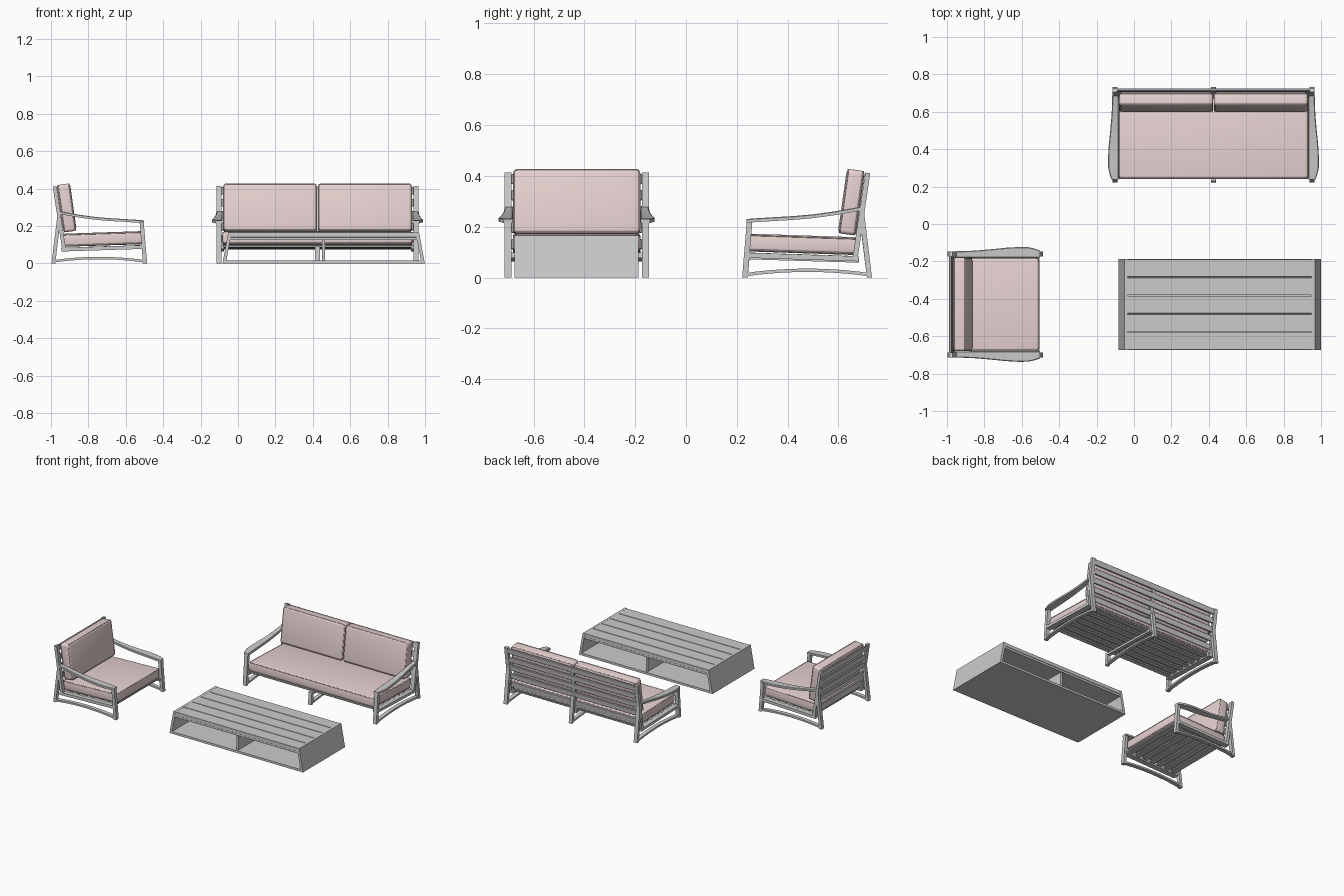
import bpy, bmesh
from math import radians, sin, cos, pi
from mathutils import Matrix, Vector

if "Cube" in bpy.data.objects:
    bpy.data.objects.remove(bpy.data.objects["Cube"])

fabric = bpy.data.materials.new("fabric")
fabric.diffuse_color = (0.8, 0.65, 0.64, 1)
fabric.use_nodes = True
fabric.node_tree.nodes["Principled BSDF"].inputs["Base Color"].default_value = fabric.diffuse_color
T = Matrix.Translation
I = Matrix.Identity(4)


def rot_x(deg):
    return Matrix.Rotation(radians(deg), 4, 'X')


def finish(name, bm, M):
    bmesh.ops.recalc_face_normals(bm, faces=bm.faces)
    me = bpy.data.meshes.new(name)
    bm.to_mesh(me)
    bm.free()
    ob = bpy.data.objects.new(name, me)
    bpy.context.collection.objects.link(ob)
    ob.matrix_world = M
    return ob


def box(name, size, M, bevel=0.002, segments=1):
    bm = bmesh.new()
    bmesh.ops.create_cube(bm, size=1)
    bmesh.ops.scale(bm, vec=size, verts=bm.verts)
    if bevel:
        bmesh.ops.bevel(bm, geom=bm.edges[:], offset=bevel, segments=segments,
                        profile=0.5, affect='EDGES')
    return finish(name, bm, M)


def loft(name, rings, M):
    """Join equal-sized rings of points into a capped solid."""
    bm = bmesh.new()
    vr = [[bm.verts.new(p) for p in r] for r in rings]
    n = len(vr[0])
    for a, b in zip(vr, vr[1:]):
        for i in range(n):
            bm.faces.new((a[i], a[(i + 1) % n], b[(i + 1) % n], b[i]))
    bm.faces.new(vr[0])
    bm.faces.new(vr[-1][::-1])
    return finish(name, bm, M)


def strip(name, path, t, x0, x1, M, level=False):
    """Bar following a (y, z) path, thickness t, between x0 and x1."""
    rings = []
    for i, p in enumerate(path):
        a, b = Vector(path[max(i - 1, 0)]), Vector(path[min(i + 1, len(path) - 1)])
        d = (b - a).normalized()
        n = Vector((1, 0)) if level else Vector((-d.y, d.x))
        l, r = Vector(p) + n * t / 2, Vector(p) - n * t / 2
        rings.append([(x0, *l), (x1, *l), (x1, *r), (x0, *r)])
    return loft(name, rings, M)


def cushion(name, w, h, t, M):
    ob = box(name, (w, h, t), M, 0.016, 4)
    ob.data.materials.append(fabric)
    bpy.ops.object.select_all(action='DESELECT')
    ob.select_set(True)
    bpy.context.view_layer.objects.active = ob
    bpy.ops.object.shade_smooth_by_angle(angle=radians(40))
    # piping round both faces
    cu = bpy.data.curves.new(name + "_piping", 'CURVE')
    cu.dimensions = '3D'
    cu.bevel_depth, cu.bevel_resolution = 0.003, 1
    r = 0.014
    for s in (-1, 1):
        pts = []
        for k, (sx, sy) in enumerate(((1, 1), (-1, 1), (-1, -1), (1, -1))):
            for j in range(4):
                a = k * pi / 2 + j * pi / 6
                pts.append((sx * (w / 2 - r - .003) + r * cos(a),
                            sy * (h / 2 - r - .003) + r * sin(a), s * (t / 2 - .006)))
        sp = cu.splines.new('POLY')
        sp.points.add(len(pts) - 1)
        for q, p in zip(sp.points, pts):
            q.co = (*p, 1)
        sp.use_cyclic_u = True
    cu.materials.append(fabric)
    pipe = bpy.data.objects.new(name + "_piping", cu)
    bpy.context.collection.objects.link(pipe)
    pipe.matrix_world = M


RAIL = [(0.008 + 0.5 * i / 10, 0.01 + 0.019 * sin(pi * i / 10) ** 0.8) for i in range(11)]
ARM = [(.018, .222, .032), (.04, .2245, .041), (.08, .227, .05), (.13, .230, .051),
       (.2, .234, .047), (.28, .241, .039), (.36, .252, .032), (.43, .264, .029), (.478, .273, .028)]


def post_y(z):
    return 0.4475 + (z - 0.09) * 0.148


def lounge(kind, inner, backs, M):
    """Seat with its front at y=0, width along x, back towards +y."""
    # side frames
    for side, s in (("left", -1), ("right", 1)):
        x0, x1 = s * inner, s * (inner + 0.028)
        n = f"{kind}_{side}_"
        strip(n + "front_leg", [(.03, .22), (.012, 0)], .022, x0, x1, M, True)
        strip(n + "rear_leg", [(.469, .272), (.502, 0)], .02, x0, x1, M, True)
        strip(n + "back_post", [(post_y(.065), .065), (post_y(.412), .412)], .02, x0, x1, M)
        strip(n + "bottom_rail", RAIL, .013, x0, x1, M)
        strip(n + "seat_rail", [(.02, .088), (.46, .074)], .02, s * (inner - .012), x1, M)
        rings = []
        for y, z, o in ARM:
            a, b = s * (inner - .006), s * (inner + o)
            c = s * .004
            rings.append([(a, y, z - .007), (a, y, z + .005), (a + c, y, z + .008),
                          (b - c, y, z + .008), (b, y, z + .005), (b, y, z - .007)])
        loft(n + "armrest", rings, M)
    # seat slats
    for i in range(7):
        f = (i + .5) / 7
        box(f"{kind}_seat_slat_{i}", (2 * inner, .04, .012),
            M @ T((0, .02 + .43 * f, .093 - .014 * f)) @ rot_x(-1.9))
    # back slats
    for i in range(5):
        z = .388 - i * .064
        box(f"{kind}_back_slat_{i}", (2 * inner, .012, .04),
            M @ T((0, post_y(z) + .003, z)) @ rot_x(-8.4))
    # cushions
    w = 2 * inner - .012
    cushion(kind + "_seat_cushion", w, .435, .07, M @ T((0, .238, .131)) @ rot_x(-1.9))
    bw = w / backs
    for i in range(backs):
        cushion(f"{kind}_back_cushion_{i}", bw - .006 * (backs - 1), .256, .072,
                M @ T((-w / 2 + bw * (i + .5), .431, .297)) @ rot_x(82))


sofa_M = T((.425, .22, 0))
lounge("sofa", .513, 2, sofa_M)
lounge("armchair", .256, 1, T((-.485, -.43, 0)) @ Matrix.Rotation(pi / 2, 4, 'Z'))

# sofa middle support
strip("sofa_middle_front_leg", [(.02, .09), (.012, 0)], .022, -.013, .013, sofa_M, True)
strip("sofa_middle_rear_leg", [(.478, .19), (.502, 0)], .02, -.013, .013, sofa_M, True)
strip("sofa_middle_rail", RAIL, .013, -.013, .013, sofa_M)
strip("sofa_middle_seat_rail", [(.02, .08), (.46, .067)], .016, -.013, .013, sofa_M)
strip("sofa_middle_back_post", [(post_y(.065), .065), (post_y(.405), .405)], .01,
      -.013, .013, sofa_M)

# coffee table: slanted ends, open front and back
table_M = T((.458, -.431, 0))
H, D, TOP, BASE = .166, .487, .51, .541
for side, s in (("left", -1), ("right", 1)):
    rings = [[(s * (BASE - .018), y, 0), (s * BASE, y, 0), (s * TOP, y, H),
              (s * (TOP - .018), y, H)] for y in (-D / 2, D / 2)]
    loft(f"table_{side}_end", rings, table_M)
box("table_bottom", (2 * BASE - .03, D, .016), table_M @ T((0, 0, .008)), 0)
box("table_divider", (.016, D - .03, .12), table_M @ T((0, 0, .07)), 0)
box("table_under_top", (2 * TOP - .01, D - .01, .016), table_M @ T((0, 0, .133)), 0)
pitch = D / 5
for i in range(5):
    box(f"table_top_board_{i}", (2 * TOP - .02, pitch - .004, .026),
        table_M @ T((0, (i - 2) * pitch, H - .0135)), .001)
